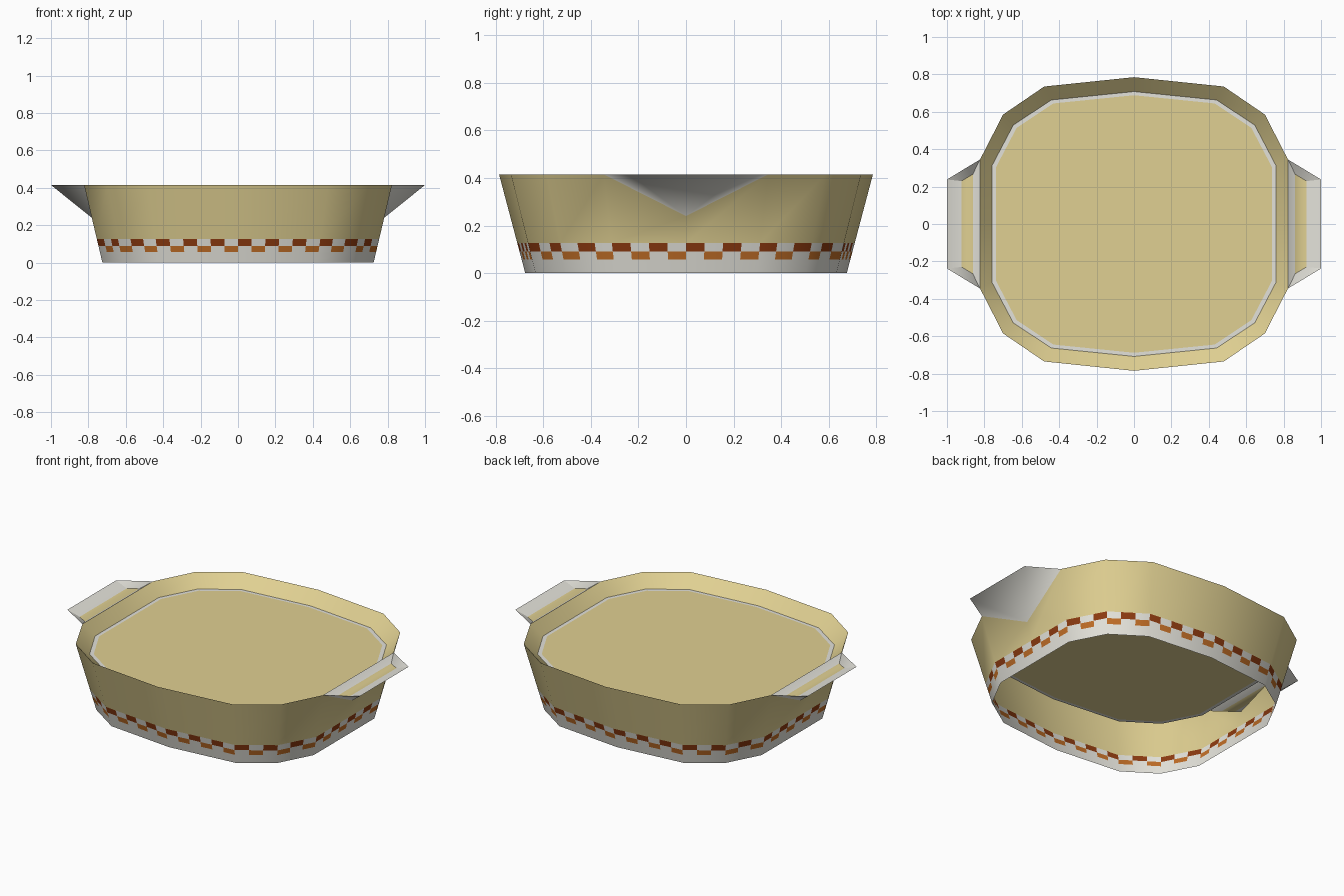
import bpy, math
from mathutils import Vector

if "Cube" in bpy.data.objects:
    bpy.data.objects.remove(bpy.data.objects["Cube"])

RIM, NOTCH, BAND = 0.415, 0.24, 0.127


def mat(name, rgb):
    m = bpy.data.materials.new(name)
    m.diffuse_color = (*rgb, 1)
    m.use_nodes = True
    m.node_tree.nodes["Principled BSDF"].inputs["Base Color"].default_value = m.diffuse_color
    return m


MATS = [mat("cream_yellow", (0.745, 0.63, 0.287)),
        mat("off_white", (0.77, 0.76, 0.70)),
        mat("red_brown", (0.262, 0.042, 0.005)),
        mat("orange_brown", (0.515, 0.15, 0.019))]
CREAM, WHITE, RED, ORANGE = range(4)


def build(name, verts, faces, smooth=True):
    """faces: list of (vertex indices, material index)"""
    me = bpy.data.meshes.new(name)
    me.from_pydata([tuple(v) for v in verts], [], [f for f, _ in faces])
    for m in MATS:
        me.materials.append(m)
    for p, (_, k) in zip(me.polygons, faces):
        p.material_index = k
        p.use_smooth = smooth
    ob = bpy.data.objects.new(name, me)
    bpy.context.collection.objects.link(ob)
    return ob


# Rim outline, counter-clockwise from the front middle (16 points)
q = [(0, -0.785), (0.48, -0.735), (0.70, -0.585), (0.823, -0.345), (0.823, 0)]
right = q + [(x, -y) for x, y in reversed(q[:4])]
OUT = right + [(-x, y) for x, y in reversed(right[1:-1])]
N = len(OUT)


def at(p, z):
    """Point on the tapered wall at height z"""
    t = z / RIM
    return Vector((p[0] * (0.881 + 0.119 * t), p[1] * (0.86 + 0.14 * t), z))


def scaled(sx, sy, z):
    return [Vector((x * sx, y * sy, z)) for x, y in OUT]


# Upper wall, dipping to a notch under each handle, plus the handle undersides
verts = [at(p, BAND) for p in OUT]
verts += [at(p, NOTCH if i in (4, 12) else RIM) for i, p in enumerate(OUT)]
faces = [((i, (i + 1) % N, N + (i + 1) % N, N + i), CREAM) for i in range(N)]
for s, mid in ((1, 4), (-1, 12)):
    a, p0, p1 = N + mid, N + mid - 1, N + mid + 1
    t0 = len(verts)
    verts += [Vector((s, -0.238 * s, RIM)), Vector((s, 0.238 * s, RIM))]
    t1 = t0 + 1
    faces += [((a, t1, t0), WHITE), ((a, t0, p0), WHITE), ((t1, a, p1), WHITE)]
build("dish_wall_and_handles", verts, faces)

# Grooved handle tops: white, cream, white strips
for name, s in (("right_handle_top", 1), ("left_handle_top", -1)):
    notch = Vector((0.782, 0, NOTCH))
    verts = []
    for t, drop in ((0, 0), (0.3, 0.15), (0.7, 0.15), (1, 0)):
        for side in (-1, 1):
            v = Vector((0.823, 0.345 * side, RIM)).lerp(Vector((1, 0.238 * side, RIM)), t)
            v = v.lerp(notch, drop)
            verts.append(Vector((v.x * s, v.y * s, v.z)))
    build(name, verts, [((2 * k, 2 * k + 2, 2 * k + 3, 2 * k + 1), c)
                        for k, c in enumerate((WHITE, CREAM, WHITE))])

# Lower band: white with staggered red and orange checks
edge_n = []
for i in range(N):
    d = Vector(OUT[(i + 1) % N]) - Vector(OUT[i])
    edge_n.append(Vector((d.y, -d.x)).normalized())
corner_n = [(edge_n[i - 1] + edge_n[i]).normalized() for i in range(N)]
counts = [6, 3, 3, 4, 4, 3, 3, 6] * 2
path, norms = [], []
for i, c in enumerate(counts):
    j = (i + 1) % N
    for k in range(c):
        path.append(Vector(OUT[i]).lerp(Vector(OUT[j]), k / c))
        n = corner_n[i].lerp(corner_n[j], k / c).normalized()
        norms.append(Vector((n.x, n.y, -0.23)).normalized())
M = len(path)
rows = [0, 0.057, 0.09, BAND]
verts = [at(p, z) for z in rows for p in path]
faces = []
for r in range(3):
    for i in range(M):
        j = (i + 1) % M
        c = WHITE
        if r == 1 and i % 2:
            c = ORANGE
        if r == 2 and i % 2 == 0:
            c = RED
        faces.append(((r * M + i, r * M + j, r * M + M + j, r * M + M + i), c))
band = build("patterned_band", verts, faces)
band.data.normals_split_custom_set_from_vertices([tuple(n) for n in norms] * len(rows))

# Sloping inner wall
LEVEL = 0.345
loop = [(i, N + i, N + (i + 1) % N, (i + 1) % N) for i in range(N)]
build("inner_wall", scaled(1, 1, RIM) + scaled(0.923, 0.902, LEVEL),
      [((f[0], f[3], f[2], f[1]), CREAM) for f in loop])

# Flat floor with its white outline ring
build("dish_floor", scaled(0.923, 0.902, LEVEL) + scaled(0.897, 0.877, LEVEL),
      [((f[0], f[3], f[2], f[1]), WHITE) for f in loop]
      + [(tuple(range(N, 2 * N)), CREAM)], smooth=False)
